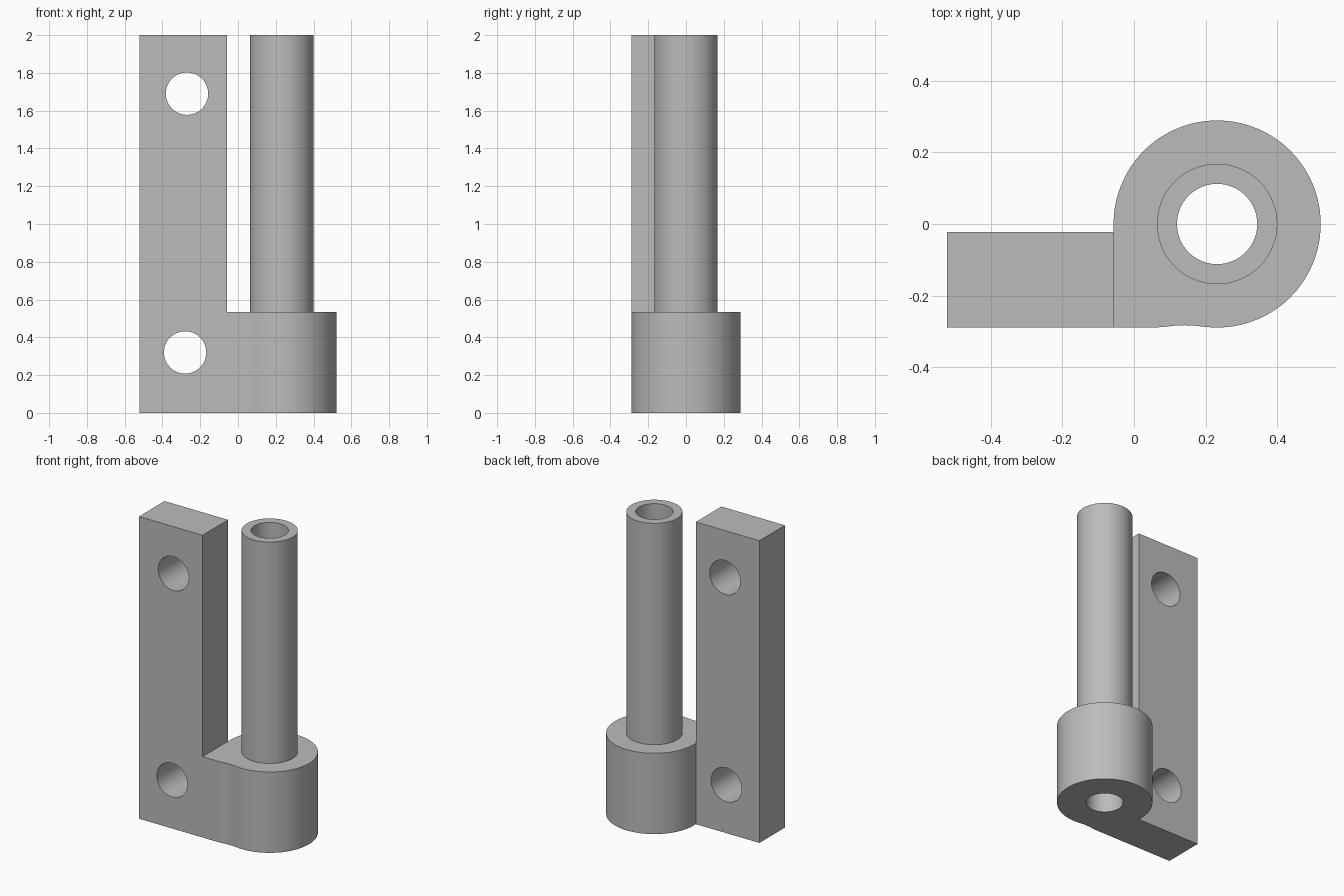
import bpy, bmesh, math

if "Cube" in bpy.data.objects:
    bpy.data.objects.remove(bpy.data.objects["Cube"])

steel = bpy.data.materials.new("grey steel")
steel.diffuse_color = (0.5, 0.5, 0.5, 1)
steel.use_nodes = True
steel.node_tree.nodes["Principled BSDF"].inputs["Base Color"].default_value = steel.diffuse_color

CX, R, FOOT = 0.232, 0.289, 0.535      # barrel axis, barrel radius, foot height
X0, X1, Y0, Y1 = -0.522, -0.057, -0.289, -0.022   # leaf plate outline


def cylinder(name, radius, depth, loc, rot=(0, 0, 0)):
    bpy.ops.mesh.primitive_cylinder_add(vertices=96, radius=radius, depth=depth,
                                        location=loc, rotation=rot)
    ob = bpy.context.object
    ob.name = name
    ob.data.materials.append(steel)
    return ob


def boolean(target, tool, operation):
    mod = target.modifiers.new(tool.name, 'BOOLEAN')
    mod.operation, mod.solver, mod.object = operation, 'EXACT', tool
    bpy.context.view_layer.objects.active = target
    bpy.ops.object.modifier_apply(modifier=mod.name)
    bpy.data.objects.remove(tool)


def extrude_up(bm, faces, height):
    new = bmesh.ops.extrude_face_region(bm, geom=faces)["geom"]
    bmesh.ops.translate(bm, vec=(0, 0, height),
                        verts=[v for v in new if isinstance(v, bmesh.types.BMVert)])
    return [f for f in new if isinstance(f, bmesh.types.BMFace)]


# Leaf plate and barrel foot: two neighbouring outlines raised together
bm = bmesh.new()
vert = lambda x, y: bm.verts.new((x, y, 0))
front, back = vert(X1, Y0), vert(X1, Y1)
leaf = bm.faces.new([vert(X0, Y0), front, back, vert(X0, Y1)])

# Shallow dip where the straight front blends into the barrel
outline = [front]
for i in range(13):
    t = i / 12
    outline.append(vert(0.05 + t * (CX - 0.05), Y0 + 0.0065 * math.sin(math.pi * t) ** 2))
end = math.pi + math.asin(-Y1 / R)
start = -math.pi / 2
span = end - start
for i in range(1, 96):
    a = start + span * i / 96
    outline.append(vert(CX + R * math.cos(a), R * math.sin(a)))
barrel = bm.faces.new(outline + [back])

# Keep the bottom, raise the foot, then raise only the leaf to full height
bottom = [leaf, barrel]
bottom_copy = bmesh.ops.duplicate(bm, geom=bottom)["geom"]
bmesh.ops.reverse_faces(bm, faces=[f for f in bottom_copy if isinstance(f, bmesh.types.BMFace)])
top = extrude_up(bm, bottom, FOOT)
leaf_top = min(top, key=lambda f: f.calc_center_median().x)
extrude_up(bm, [leaf_top], 2 - FOOT)
bmesh.ops.remove_doubles(bm, verts=bm.verts, dist=1e-5)
bmesh.ops.recalc_face_normals(bm, faces=bm.faces)

mesh = bpy.data.meshes.new("hinge_body")
bm.to_mesh(mesh)
bm.free()
body = bpy.data.objects.new("hinge_body", mesh)
bpy.context.collection.objects.link(body)
mesh.materials.append(steel)

# Hollow pin standing on the barrel
boolean(body, cylinder("pin", 0.168, 1.6, (CX, 0, 1.2)), 'UNION')
boolean(body, cylinder("bore", 0.112, 3, (CX, 0, 1)), 'DIFFERENCE')

# Screw holes through the leaf
for x, z in ((-0.27, 1.69), (-0.28, 0.32)):
    boolean(body, cylinder("screw_hole", 0.112, 1, (x, -0.15, z), (math.pi / 2, 0, 0)),
            'DIFFERENCE')

# Smooth round walls, crisp edges
bpy.ops.object.select_all(action='DESELECT')
body.select_set(True)
bpy.context.view_layer.objects.active = body
bpy.ops.object.shade_smooth_by_angle(angle=math.radians(30))
